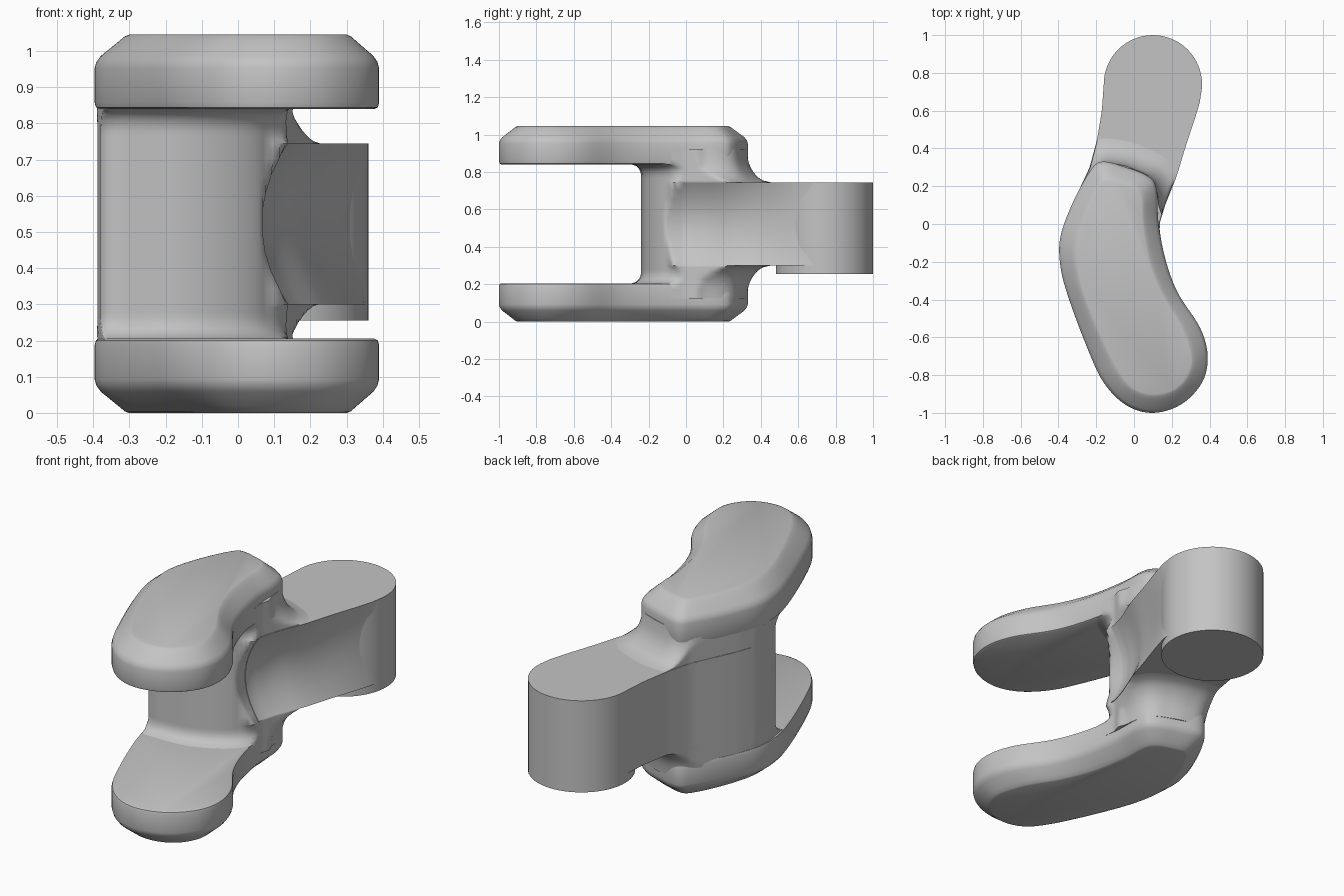
import bpy, bmesh, math
from mathutils import Vector

cube = bpy.data.objects.get("Cube")
if cube:
    bpy.data.objects.remove(cube)

metal = bpy.data.materials.new("plain_grey")
metal.use_nodes = True
metal.diffuse_color = (.55, .55, .55, 1)
metal.node_tree.nodes["Principled BSDF"].inputs["Base Color"].default_value = metal.diffuse_color

MID = .5225        # height of the symmetry plane
ARM_HALF = .2225   # half height of the arm


def finish(obj, angle):
    obj.data.materials.append(metal)
    bpy.ops.object.select_all(action='DESELECT')
    obj.select_set(True)
    bpy.context.view_layer.objects.active = obj
    bpy.ops.object.shade_smooth_by_angle(angle=math.radians(angle))


def loft(name, rings, angle=40):
    """Skin a stack of closed rings and cap both ends."""
    bm = bmesh.new()
    loops = [[bm.verts.new(p) for p in ring] for ring in rings]
    for low, high in zip(loops, loops[1:]):
        for i in range(len(low)):
            bm.faces.new((low[i - 1], low[i], high[i], high[i - 1]))
    bm.faces.new(loops[0])
    bm.faces.new(loops[-1])
    bmesh.ops.recalc_face_normals(bm, faces=bm.faces)
    mesh = bpy.data.meshes.new(name)
    bm.to_mesh(mesh)
    bm.free()
    obj = bpy.data.objects.new(name, mesh)
    bpy.context.collection.objects.link(obj)
    finish(obj, angle)


def smooth_loop(points, steps=6):
    """Closed Catmull-Rom curve through the points."""
    pts = [Vector(p) for p in points]
    n = len(pts)
    out = []
    for i in range(n):
        a, b, c, d = (pts[(i + k) % n] for k in (-1, 0, 1, 2))
        for s in range(steps):
            t = s / steps
            out.append(b + .5 * t * ((c - a) + t * ((2 * a - 5 * b + 4 * c - d)
                                                    + t * (3 * (b - c) + d - a))))
    return out


def interp(table, y):
    """Piecewise linear lookup of x at y."""
    for (y0, x0), (y1, x1) in zip(table, table[1:]):
        if y <= y1:
            return x0 + (x1 - x0) * max(0, (y - y0) / (y1 - y0))
    return table[-1][1]


# Side walls of the arm in plan, as (y, x)
LEFT = [(-.3, -.37), (-.15, -.393), (-.05, -.385), (.05, -.35), (.15, -.305),
        (.3, -.235), (.45, -.195), (.6, -.17), (.74, -.16)]
RIGHT = [(-.3, .2), (-.15, .155), (0, .135), (.1, .165), (.25, .225),
         (.4, .27), (.55, .32), (.65, .35), (.74, .36)]


def left_wall(y):
    return interp(LEFT, y)


def right_wall(y, h):
    """Right wall with a shallow lengthwise scoop at mid height."""
    depth = .08 * max(0, 1 - (h / ARM_HALF) ** 2)
    return interp(RIGHT, y) - depth * min(1, max(.1, (.75 - y) / .6))


def mirrored(levels):
    return [-h for h in reversed(levels)] + list(levels)


# Curved fork plates with a wide rounded chamfer on the outer side
outer = smooth_loop([
    (-.17, .33), (-.24, .27), (-.33, .1), (-.39, -.07), (-.39, -.22),
    (-.35, -.38), (-.25, -.65), (-.16, -.84), (-.04, -.96), (.1, -1),
    (.25, -.955), (.36, -.84), (.39, -.7), (.35, -.55), (.235, -.37),
    (.17, -.2), (.13, 0), (.12, .18), (.08, .25), (-.04, .3)])
inner = smooth_loop([
    (-.14, .225), (-.18, .19), (-.24, .07), (-.29, -.08), (-.3, -.2),
    (-.26, -.38), (-.16, -.62), (-.07, -.79), (0, -.87), (.1, -.9),
    (.21, -.875), (.28, -.8), (.3, -.7), (.25, -.55), (.15, -.38),
    (.08, -.2), (.045, 0), (.04, .12), (.01, .18), (-.06, .21)])
PROFILE = [(.14, .3175), (.04, .322), (0, .335), (0, .43), (.05, .447),
           (.18, .464), (.7, .504), (.88, .518), (1, .5225)]
for name, side in (("upper_plate", 1), ("lower_plate", -1)):
    loft(name, [[(*a.lerp(b, inset), MID + side * h) for a, b in zip(outer, inner)]
                for inset, h in PROFILE])

# Upright core, flaring into the plates in front and into the arm behind
core = smooth_loop([
    (-.37, -.02), (-.32, .11), (-.24, .26), (-.17, .32), (-.08, .315),
    (0, .29), (.08, .25), (.12, .18), (.13, .08), (.12, 0), (.08, -.1),
    (0, -.17), (-.12, -.22), (-.25, -.235), (-.35, -.235), (-.388, -.18)])
CENTRE = Vector((-.12, .05))


def concave(t):
    t = min(1, max(0, t))
    return 1 - math.sqrt(1 - t * t)


def core_ring(h):
    back = .13 * concave(1 - (h - ARM_HALF) / .18)
    front = .07 * concave((h - .255) / .065)
    ring = []
    for p in core:
        blend = min(1, max(0, (p.y + .1) / .2))
        q = p + (p - CENTRE).normalized() * (front + (back - front) * blend)
        x = max(left_wall(q.y) + .003, min(right_wall(q.y, h) - .003, q.x))
        ring.append((x, q.y))
    return ring


CORE_LEVELS = [.03, .08, .13, .18, ARM_HALF, .232, .245, .26, .28, .295, .31, .32, .35, .4]
loft("core", [[(x, y, MID + h) for x, y in core_ring(abs(h))]
              for h in mirrored(CORE_LEVELS)], 50)

# Arm reaching back to the knuckle
ys = [-.02 + .76 * i / 24 for i in range(25)]
ARM_LEVELS = [.02, .06, .1, .14, .18, .205, ARM_HALF]
loft("arm", [[(left_wall(y), y, MID + h) for y in ys]
             + [(right_wall(y, h), y, MID + h) for y in reversed(ys)]
             for h in mirrored(ARM_LEVELS)])

# Round knuckle at the back
bpy.ops.mesh.primitive_cylinder_add(vertices=64, radius=.26, depth=.49,
                                    location=(.1, .74, .5))
knuckle = bpy.context.object
knuckle.name = "knuckle"
finish(knuckle, 40)
